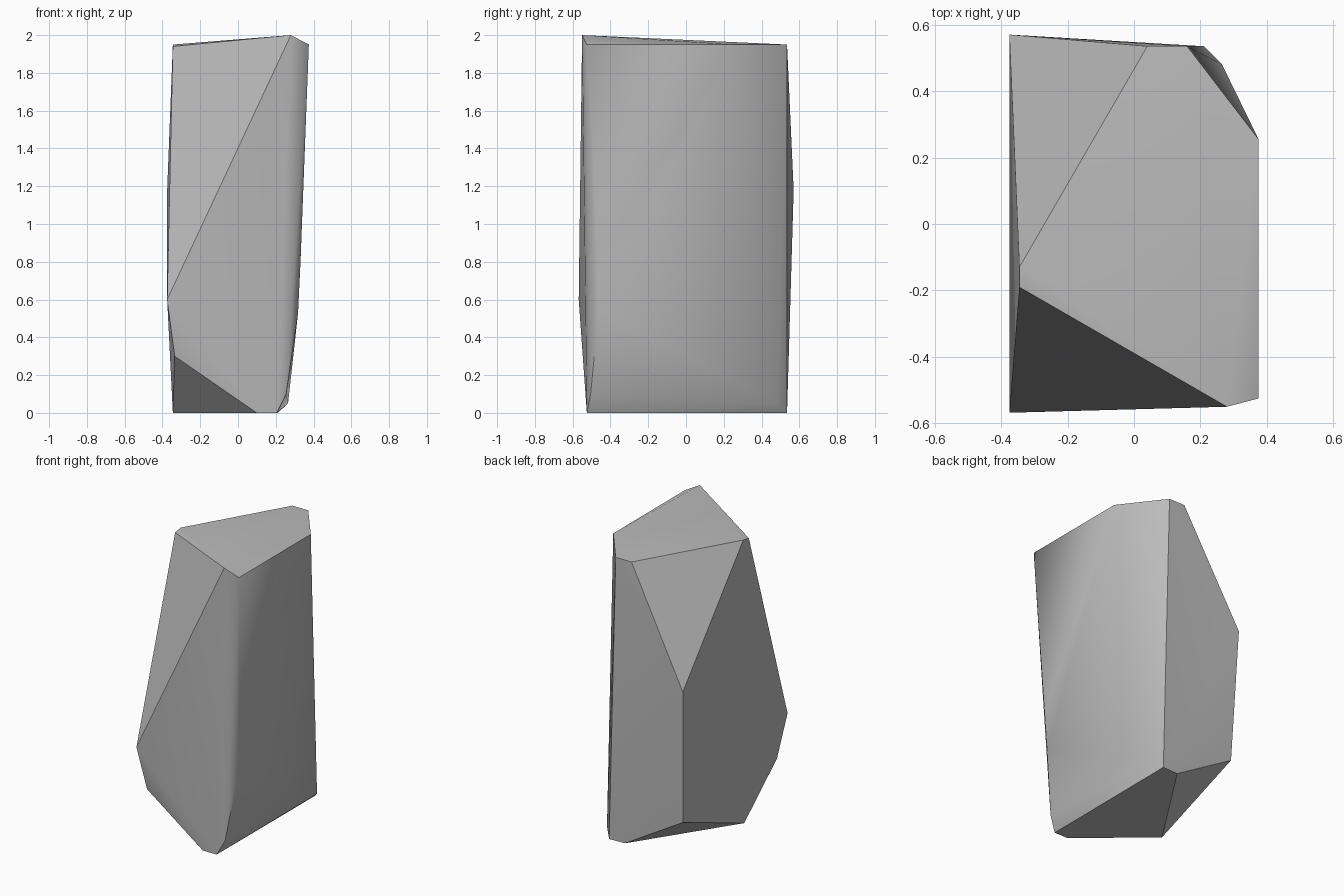
import bpy
import bmesh
import math

cube = bpy.data.objects.get("Cube")
if cube:
    bpy.data.objects.remove(cube, do_unlink=True)

# Stone colour
stone = bpy.data.materials.new("stone grey")
stone.use_nodes = True
grey = (0.5, 0.5, 0.5, 1)
stone.diffuse_color = grey
stone.node_tree.nodes["Principled BSDF"].inputs["Base Color"].default_value = grey

# Corners of the chiselled block, ring by ring
crown = [(.28, -.55, 2), (.375, -.525, 1.95), (.375, .255, 1.95), (.16, .535, 1.95),
         (.04, .535, 1.95), (-.345, -.13, 1.95), (-.345, -.19, 1.94)]
waist = [(-.375, .57, 1.18), (-.375, -.568, .6), (.331, -.463, .8), (.318, -.463, .53)]
skirt = [(-.335, -.51, .3), (-.347, .527, .26), (.255, -.505, .1)]
foot = [(.205, -.525, 0), (.1, -.525, 0), (-.345, -.14, 0), (.093, .53, 0), (.21, .535, 0)]
soft_corner = (.265, .48, .05)

# Stretch the faces over the corners
bm = bmesh.new()
for corner in crown + waist + skirt + foot:
    bm.verts.new(corner)
soft = bm.verts.new(soft_corner)
bmesh.ops.convex_hull(bm, input=bm.verts)
bmesh.ops.dissolve_limit(bm, angle_limit=math.radians(1), verts=bm.verts, edges=bm.edges)
bmesh.ops.recalc_face_normals(bm, faces=bm.faces)

# Crisp chiselled edges, worn smooth around the soft corner
for face in bm.faces:
    face.smooth = True
for edge in bm.edges:
    edge.smooth = soft in edge.verts or edge.calc_face_angle(0) < math.radians(30)

mesh = bpy.data.meshes.new("rock")
bm.to_mesh(mesh)
bm.free()
mesh.materials.append(stone)
rock = bpy.data.objects.new("rock", mesh)
bpy.context.collection.objects.link(rock)
